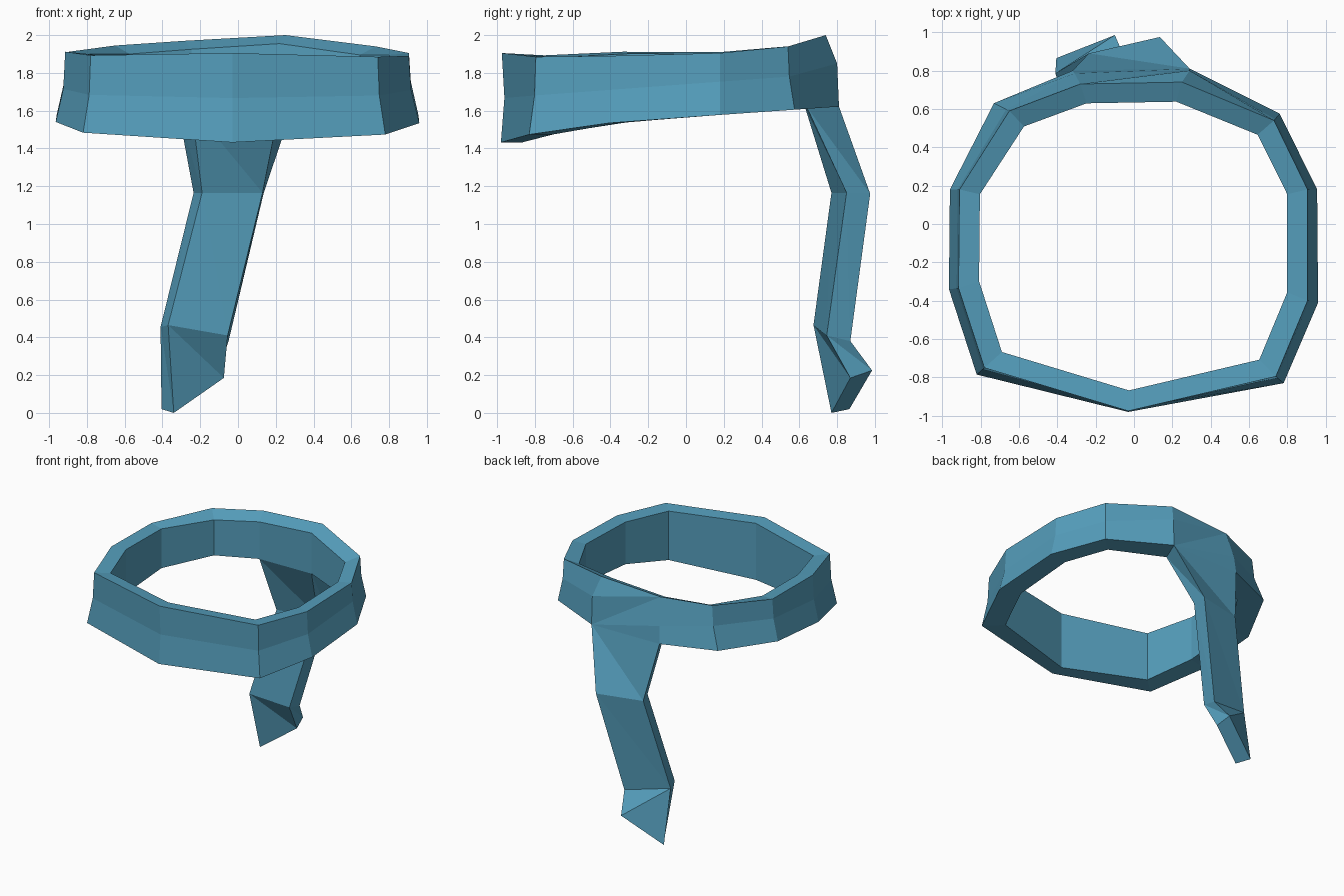
import bpy, bmesh

if "Cube" in bpy.data.objects:
    bpy.data.objects.remove(bpy.data.objects["Cube"])

blue = bpy.data.materials.new("cloth_blue")
blue.diffuse_color = (0.09, 0.34, 0.50, 1)
blue.use_nodes = True
blue.node_tree.nodes["Principled BSDF"].inputs["Base Color"].default_value = blue.diffuse_color


def build(name, verts, faces):
    bm = bmesh.new()
    vs = [bm.verts.new(v) for v in verts]
    for f in faces:
        bm.faces.new([vs[i] for i in f])
    bmesh.ops.recalc_face_normals(bm, faces=bm.faces)
    me = bpy.data.meshes.new(name)
    bm.to_mesh(me)
    bm.free()
    me.materials.append(blue)
    ob = bpy.data.objects.new(name, me)
    bpy.context.collection.objects.link(ob)


# Headband outline, counter-clockwise from the front: top x, y, z, bottom x, y
OUTLINE = [
    (-.03, -.975, 1.905, -.03, -.98), (.74, -.795, 1.885, .78, -.83),
    (.905, -.40, 1.89, .96, -.41), (.905, .18, 1.905, .955, .18),
    (.73, .54, 1.94, .76, .575), (.25, .74, 2.0, .29, .81),
    (-.28, .73, 1.97, -.32, .80), (-.65, .59, 1.945, -.73, .63),
    (-.91, .18, 1.91, -.96, .18), (-.915, -.335, 1.912, -.965, -.34),
    (-.78, -.75, 1.893, -.82, -.785),
]
N = len(OUTLINE)
BACK = 5  # segment the tail hangs from

top, mid, bot, inner_bot, inner_top = [], [], [], [], []
for i, (x, y, z, bx, by) in enumerate(OUTLINE):
    bz = 1.565 + .07 * by - (.07 * by ** 4 if by < 0 else 0)
    ix, iy = x * .883, y * (.89 if y < 0 else .862)
    top.append((x, y, z))
    pull = .985 if y < -.9 else 1
    if i == BACK:
        mid.append((.29, .80, 1.85))       # folded corner of the wrap
    elif i == BACK + 1:
        mid.append((-.31, .785, 1.76))
    else:
        mid.append((x + .2 * (bx - x), (y + .2 * (by - y)) * pull, 1.74 + .075 * y))
    bot.append((bx, by, bz))
    inner_bot.append((ix, iy, bz))
    inner_top.append((ix, iy, z - (.045 if y > .5 else .01)))

# Headband: five-sided section swept round, with a fan-shaped fold at the back
rings = [top, mid, bot, inner_bot, inner_top]
faces = []
for i in range(N):
    j = (i + 1) % N
    for k in range(5):
        if i == BACK and k < 3:
            continue
        m = (k + 1) % 5
        faces.append((k * N + i, m * N + i, m * N + j, k * N + j))
r, l = BACK, BACK + 1
faces += [(r, N + r, l), (N + r, 2 * N + r, l),
          (2 * N + r, N + l, l), (2 * N + r, 2 * N + l, N + l)]
build("headband", [v for ring in rings for v in ring], faces)

# Hanging tail: loops of front-left, front-right, back-right, back-left
tail = [
    inner_bot[l], inner_bot[r], bot[r], bot[l],
    (-.19, .77, 1.165), (.13, .85, 1.165), (.135, .975, 1.16), (-.235, .89, 1.165),
    (-.37, .675, .465), (-.055, .745, .41), (-.05, .87, .38), (-.41, .785, .455),
    (-.34, .77, 0), (-.075, .87, .185), (-.10, .985, .225), (-.405, .865, .02),
]
faces = [(12, 13, 14, 15)]
for s in range(3):
    for i in range(4):
        j = (i + 1) % 4
        a, b, c, d = s * 4 + i, s * 4 + j, s * 4 + 4 + j, s * 4 + 4 + i
        if s == 2 and i == 2:
            faces += [(a, b, d), (b, c, d)]
        else:
            faces += [(a, b, c), (a, c, d)]
build("hanging_tail", tail, faces)
